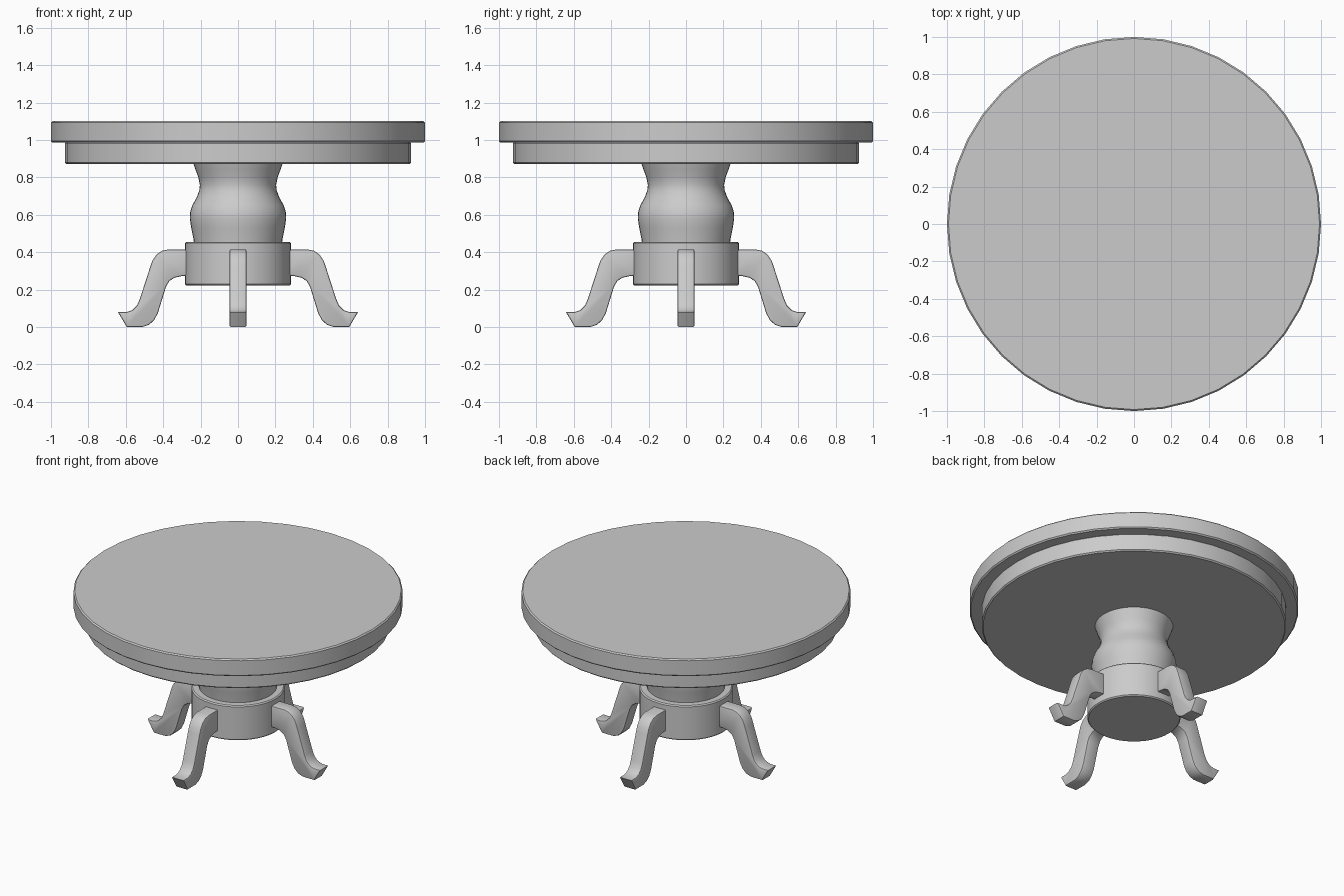
import bpy, bmesh, math
from mathutils import Matrix

cube = bpy.data.objects.get("Cube")
if cube:
    bpy.data.objects.remove(cube, do_unlink=True)

grey = bpy.data.materials.new("plain_grey")
grey.use_nodes = True
COLOUR = (0.6, 0.6, 0.6, 1)
grey.diffuse_color = COLOUR
grey.node_tree.nodes["Principled BSDF"].inputs["Base Color"].default_value = COLOUR


def finish(bm, name, angle=35):
    bmesh.ops.recalc_face_normals(bm, faces=bm.faces)
    mesh = bpy.data.meshes.new(name)
    bm.to_mesh(mesh)
    bm.free()
    mesh.materials.append(grey)
    obj = bpy.data.objects.new(name, mesh)
    bpy.context.collection.objects.link(obj)
    bpy.ops.object.select_all(action="DESELECT")
    obj.select_set(True)
    bpy.context.view_layer.objects.active = obj
    bpy.ops.object.shade_smooth_by_angle(angle=math.radians(angle))
    return obj


def lathe(name, profile, sides):
    """Turn an (r, z) profile around z and cap both ends."""
    bm = bmesh.new()
    rings = []
    for r, z in profile:
        rings.append([bm.verts.new((r * math.cos(a), r * math.sin(a), z))
                      for a in (math.tau * i / sides for i in range(sides))])
    for low, high in zip(rings, rings[1:]):
        for i in range(sides):
            j = (i + 1) % sides
            bm.faces.new((low[i], low[j], high[j], high[i]))
    bm.faces.new(rings[0])
    bm.faces.new(rings[-1])
    return finish(bm, name)


def disc(name, r, z0, z1, b, sides=40):
    """Cylinder with a small chamfer on both rims."""
    return lathe(name, [(r - b, z0), (r, z0 + b), (r, z1 - b), (r - b, z1)], sides)


# Table top, apron and base drum
disc("table_top", 1.0, 0.985, 1.1, 0.008)
disc("apron", 0.925, 0.87, 0.99, 0.008)
disc("base_drum", 0.283, 0.222, 0.455, 0.007)

# Turned column
lathe("column", [(0.235, 0.44), (0.238, 0.47), (0.25, 0.53), (0.258, 0.58),
                 (0.257, 0.61), (0.245, 0.65), (0.222, 0.69), (0.207, 0.73),
                 (0.204, 0.76), (0.212, 0.8), (0.227, 0.84), (0.24, 0.88)], 40)

# Curved legs: side outline extruded across the leg's width
OUTLINE = [(0.24, 0.415), (0.37, 0.415), (0.405, 0.408), (0.435, 0.388),
           (0.458, 0.355), (0.47, 0.32), (0.525, 0.15), (0.54, 0.115),
           (0.565, 0.09), (0.595, 0.08), (0.642, 0.08), (0.595, 0),
           (0.51, 0), (0.475, 0.012), (0.447, 0.038), (0.428, 0.075),
           (0.385, 0.215), (0.367, 0.246), (0.34, 0.263), (0.3, 0.272), (0.24, 0.272)]
WIDTH = 0.09


def leg(name, angle):
    bm = bmesh.new()
    side = bm.faces.new([bm.verts.new((x, -WIDTH / 2, z)) for x, z in OUTLINE])
    out = bmesh.ops.extrude_face_region(bm, geom=[side])["geom"]
    bmesh.ops.translate(bm, vec=(0, WIDTH, 0),
                        verts=[g for g in out if isinstance(g, bmesh.types.BMVert)])
    bmesh.ops.recalc_face_normals(bm, faces=bm.faces)
    rims = [e for e in bm.edges if abs(e.verts[0].co.y - e.verts[1].co.y) < 1e-4]
    bmesh.ops.bevel(bm, geom=rims, offset=0.008, segments=2, profile=0.5,
                    affect="EDGES", clamp_overlap=True)
    bmesh.ops.rotate(bm, verts=bm.verts, matrix=Matrix.Rotation(angle, 3, "Z"))
    finish(bm, name)


for i, place in enumerate(("left", "back", "right", "front")):
    leg(place + "_leg", i * math.pi / 2)
